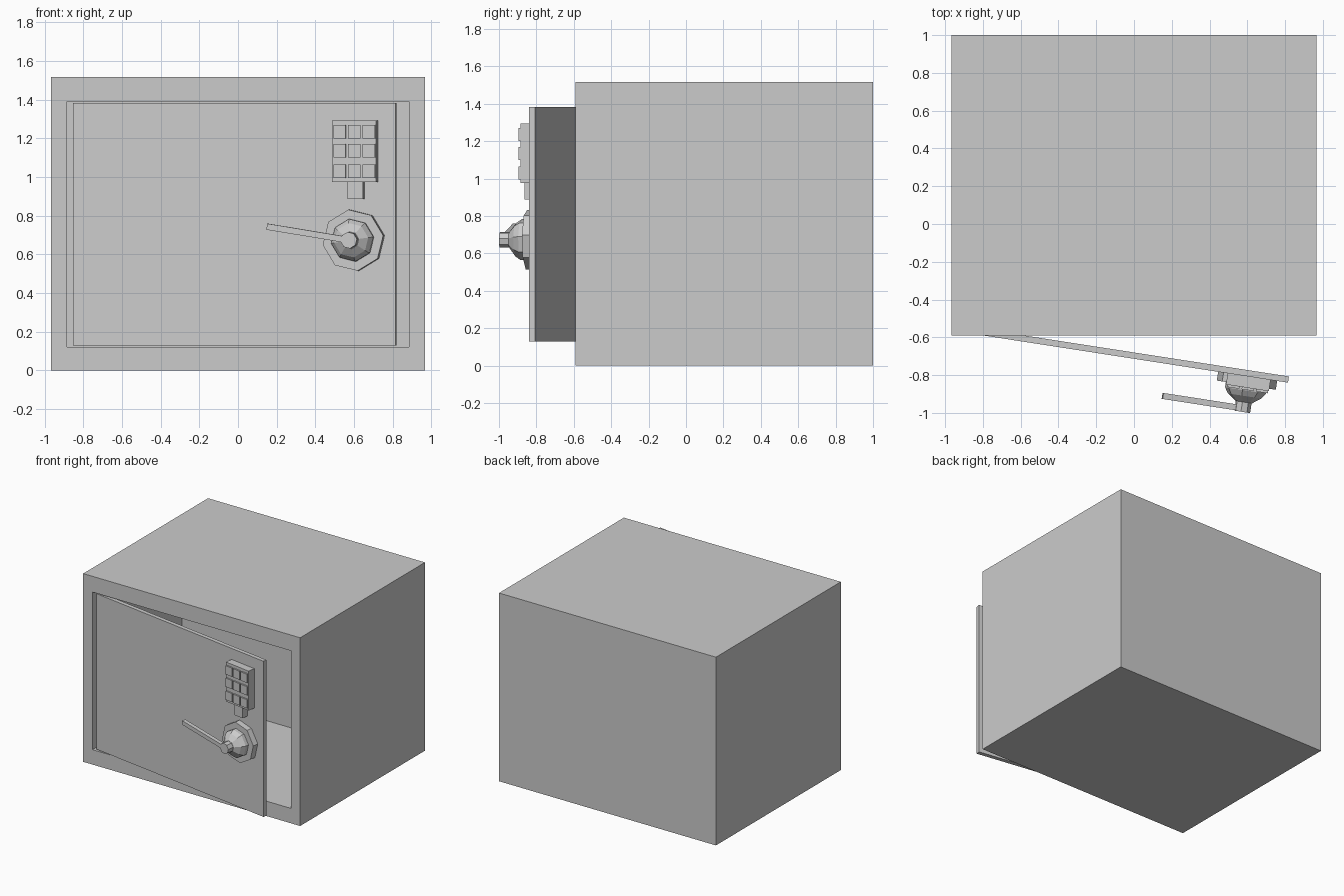
import bpy, bmesh, math
from mathutils import Matrix, Vector

if "Cube" in bpy.data.objects:
    bpy.data.objects.remove(bpy.data.objects["Cube"])


def finish(name, bm, matrix=Matrix()):
    bmesh.ops.recalc_face_normals(bm, faces=bm.faces)
    me = bpy.data.meshes.new(name)
    bm.to_mesh(me)
    bm.free()
    ob = bpy.data.objects.new(name, me)
    ob.matrix_world = matrix
    bpy.context.collection.objects.link(ob)
    return ob


def box_bm(x0, x1, y0, y1, z0, z1):
    bm = bmesh.new()
    bmesh.ops.create_cube(bm, size=1)
    for v in bm.verts:
        v.co = Vector(((x0 + x1) / 2 + v.co.x * (x1 - x0),
                       (y0 + y1) / 2 + v.co.y * (y1 - y0),
                       (z0 + z1) / 2 + v.co.z * (z1 - z0)))
    return bm


# Safe body: box with the front inset and pushed in to form the cavity
bm = box_bm(-0.967, 0.967, -0.59, 1.0, 0, 1.517)
front = min(bm.faces, key=lambda f: f.calc_center_median().y)
bmesh.ops.inset_region(bm, faces=[front], thickness=0.117)
for v in front.verts:
    v.co.z = 1.39 if v.co.z > 0.7 else 0.12
back = bmesh.ops.extrude_discrete_faces(bm, faces=[front])["faces"]
for v in back[0].verts:
    v.co.y = 0.55
finish("safe_body", bm)

# Door space: x along the door from the hinge, -y outward, swung slightly open
DOOR = Matrix.Translation((-0.85, -0.582, 0)) @ Matrix.Rotation(math.radians(-8.8), 4, 'Z')


def door_box(name, x0, x1, h0, h1, z0, z1):
    return finish(name, box_bm(x0, x1, -h1, -h0, z0, z1), DOOR)


door_box("door", -0.003, 1.685, -0.033, 0, 0.128, 1.382)

# Keypad with a 3 x 3 grid of buttons and a small block below
door_box("keypad_plate", 1.362, 1.592, 0, 0.06, 0.975, 1.293)
for r, z in enumerate((1.235, 1.135, 1.03)):
    for c in range(3):
        x = 1.403 + c * 0.0765
        door_box(f"keypad_button_{r}_{c}", x - 0.032, x + 0.032, 0.055, 0.072,
                 z - 0.035, z + 0.035)
door_box("keypad_lower_block", 1.442, 1.521, 0, 0.05, 0.887, 0.98)

# Dial space: z outward from the door, turned with the handle
DIAL = (DOOR @ Matrix.Translation((1.469, 0, 0.673))
        @ Matrix.Rotation(math.radians(9.3), 4, 'Y') @ Matrix.Rotation(math.radians(90), 4, 'X'))


def lathe(name, profile, sides=8, turn=18.0):
    """Closed turned part from (radius, height) points."""
    bm = bmesh.new()
    rings = []
    for r, h in profile:
        ring = []
        for i in range(sides):
            a = 2 * math.pi * i / sides + math.radians(turn)
            ring.append(bm.verts.new((r * math.cos(a), r * math.sin(a), h)))
        rings.append(ring)
    for a, b in zip(rings, rings[1:]):
        for i in range(sides):
            j = (i + 1) % sides
            bm.faces.new((a[i], a[j], b[j], b[i]))
    bm.faces.new(rings[0])
    bm.faces.new(rings[-1])
    return finish(name, bm, DIAL)


lathe("dial_plate", [(0.16, 0), (0.16, 0.047)])
lathe("dial_dome", [(0.111, 0.04), (0.111, 0.075), (0.09, 0.105), (0.045, 0.138)])
lathe("handle_hub", [(0.043, 0.13), (0.043, 0.19)])

# Handle bar reaching toward the hinge side
finish("handle_bar", box_bm(-0.435, 0.0, -0.016, 0.016, 0.155, 0.187), DIAL)
